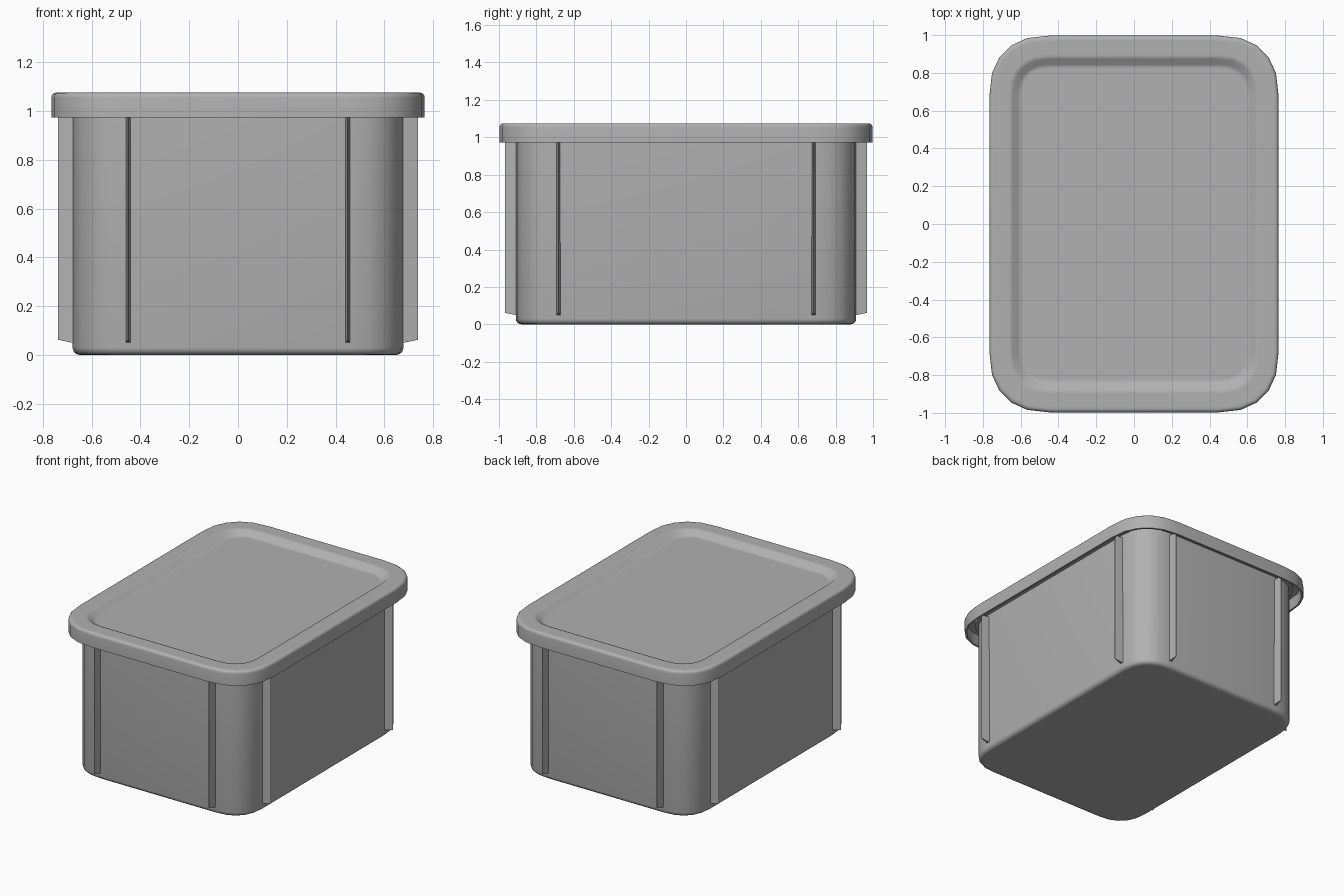
import bpy, bmesh, math

if "Cube" in bpy.data.objects:
    bpy.data.objects.remove(bpy.data.objects["Cube"])

CX, CY, SEG = 0.45, 0.682, 5   # shared corner centres and segments per corner
BULGE = 0.85                   # below 1 makes the corners fuller than a circle

GREY = bpy.data.materials.new("grey_plastic")
GREY.diffuse_color = (0.44, 0.44, 0.44, 1)
GREY.use_nodes = True
GREY.node_tree.nodes["Principled BSDF"].inputs["Base Color"].default_value = GREY.diffuse_color


def finish(name, bm):
    bmesh.ops.recalc_face_normals(bm, faces=bm.faces)
    me = bpy.data.meshes.new(name)
    bm.to_mesh(me)
    bm.free()
    me.materials.append(GREY)
    ob = bpy.data.objects.new(name, me)
    bpy.context.collection.objects.link(ob)
    bpy.ops.object.select_all(action='DESELECT')
    ob.select_set(True)
    bpy.context.view_layer.objects.active = ob
    bpy.ops.object.shade_smooth_by_angle(angle=math.radians(32))
    return ob


def soft(v):
    return math.copysign(abs(v) ** BULGE, v) if abs(v) > 1e-9 else 0.0


def ring(bm, r, z):
    verts = []
    for q, (sx, sy) in enumerate([(1, 1), (-1, 1), (-1, -1), (1, -1)]):
        for i in range(SEG + 1):
            a = math.pi / 2 * (q + i / SEG)
            verts.append(bm.verts.new((sx * CX + r * soft(math.cos(a)),
                                       sy * CY + r * soft(math.sin(a)), z)))
    return verts


def loft(name, profile):
    """Sweep an (offset, height) profile around the rounded rectangle."""
    bm = bmesh.new()
    rings = [ring(bm, r, z) for r, z in profile]
    for a, b in zip(rings, rings[1:]):
        n = len(a)
        for i in range(n):
            j = (i + 1) % n
            bm.faces.new((a[i], a[j], b[j], b[i]))
    bm.faces.new(rings[0])
    bm.faces.new(rings[-1])
    return finish(name, bm)


def arc(cr, cz, rad, a0, a1, n=4):
    return [(cr + rad * math.cos(math.radians(a0 + (a1 - a0) * i / n)),
             cz + rad * math.sin(math.radians(a0 + (a1 - a0) * i / n)))
            for i in range(n + 1)]


# Hollow tub with a rounded bottom edge
loft("tub", [(0.185, 0)] + arc(0.198, 0.03, 0.03, -90, 0)
     + [(0.228, 1.02), (0.208, 1.02)]
     + arc(0.178, 0.05, 0.03, 0, -90))

# Lid: recessed panel, soft raised border, hollow skirt
recess = [(0.14, 1.04), (0.15, 1.04), (0.163, 1.045), (0.192, 1.07),
          (0.205, 1.075), (0.215, 1.075), (0.285, 1.075)]
loft("lid", recess + arc(0.295, 1.055, 0.02, 90, 0)
     + [(0.315, 0.972), (0.302, 0.972), (0.302, 1.055), (0.25, 1.055),
        (0.25, 1.02), (0.16, 1.02)])

# Eight thin wedge-shaped fins, two on each side
bm = bmesh.new()
outline = [(0.22, 0.05), (0.23, 0.05), (0.287, 0.062), (0.287, 1.0), (0.22, 1.0)]
widths = [0.01, 0.01, 0.001, 0.001, 0.01]
for along_x in (True, False):
    for s in (-1, 1):
        for t in (-1, 1):
            sides = []
            for k in (-1, 1):
                if along_x:
                    pts = [(s * (CX + r), t * CY + k * w, z)
                           for (r, z), w in zip(outline, widths)]
                else:
                    pts = [(t * CX + k * w, s * (CY + r), z)
                           for (r, z), w in zip(outline, widths)]
                sides.append([bm.verts.new(p) for p in pts])
            a, b = sides
            bm.faces.new(a)
            bm.faces.new(b)
            for i in range(len(a)):
                j = (i + 1) % len(a)
                bm.faces.new((a[i], a[j], b[j], b[i]))
finish("side_fins", bm)
